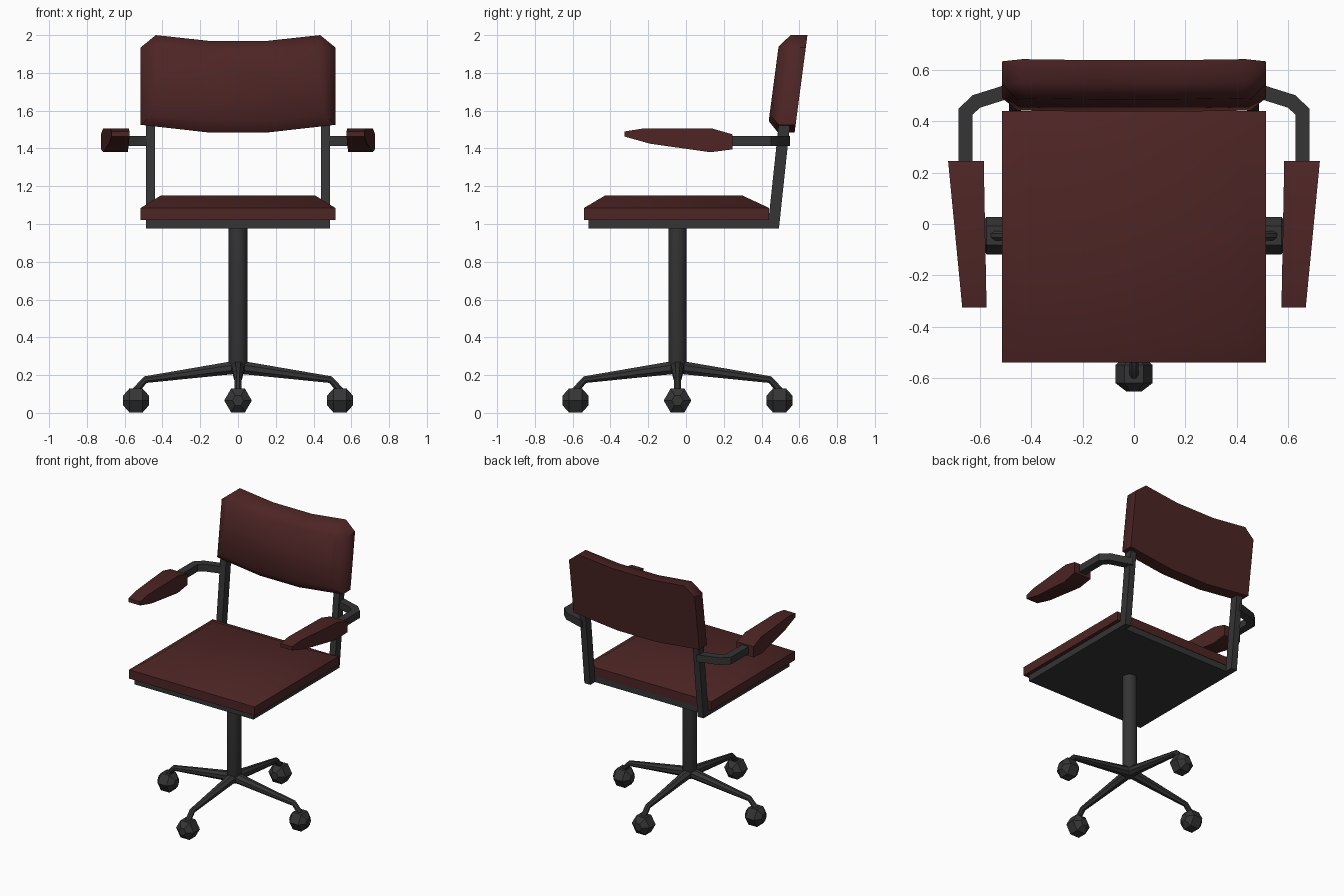
import bpy, bmesh, math
from mathutils import Vector, Matrix

if "Cube" in bpy.data.objects:
    bpy.data.objects.remove(bpy.data.objects["Cube"])


def material(name, rgb):
    m = bpy.data.materials.new(name)
    m.diffuse_color = (*rgb, 1)
    m.use_nodes = True
    m.node_tree.nodes["Principled BSDF"].inputs["Base Color"].default_value = m.diffuse_color
    return m


MAROON = material("maroon upholstery", (0.075, 0.018, 0.018))
GREY = material("dark grey metal", (0.035, 0.035, 0.035))


def loft(name, rings, mat, smooth=35):
    """Closed solid skinned through rings that share a point count."""
    bm = bmesh.new()
    loops = [[bm.verts.new(p) for p in ring] for ring in rings]
    n = len(loops[0])
    for a, b in zip(loops, loops[1:]):
        for i in range(n):
            j = (i + 1) % n
            bm.faces.new((a[i], a[j], b[j], b[i]))
    bm.faces.new(loops[0])
    bm.faces.new(loops[-1])
    bmesh.ops.recalc_face_normals(bm, faces=bm.faces)
    me = bpy.data.meshes.new(name)
    bm.to_mesh(me)
    bm.free()
    me.materials.append(mat)
    ob = bpy.data.objects.new(name, me)
    bpy.context.collection.objects.link(ob)
    bpy.ops.object.select_all(action='DESELECT')
    ob.select_set(True)
    bpy.context.view_layer.objects.active = ob
    bpy.ops.object.shade_smooth_by_angle(angle=math.radians(smooth))
    return ob


def rect(x, y0, y1, z):
    return [(-x, y0, z), (x, y0, z), (x, y1, z), (-x, y1, z)]


def circle(center, r, n, u, v, phase=0.0):
    c, u, v = Vector(center), Vector(u), Vector(v)
    return [c + r * (math.cos(t) * u + math.sin(t) * v)
            for t in (phase + 2 * math.pi * i / n for i in range(n))]


PY = -0.045  # pole position along y
X, Y, Z = (1, 0, 0), (0, 1, 0), (0, 0, 1)

# Seat cushion and the plate below it
loft("seat_cushion", [rect(0.515, -0.54, 0.44, 1.02), rect(0.515, -0.54, 0.44, 1.085),
                      rect(0.41, -0.43, 0.30, 1.15)], MAROON, 50)
loft("seat_plate", [rect(0.488, -0.515, 0.437, 0.975),
                    rect(0.488, -0.515, 0.437, 1.025)], GREY)

# Backrest: outline in x/z, leaning back, front edge bevelled inward
half = [(0.16, 1.485), (0.515, 1.525), (0.515, 1.935), (0.435, 2.0), (0.16, 1.97)]
half_in = [(0.15, 1.545), (0.455, 1.58), (0.455, 1.905), (0.42, 1.94), (0.15, 1.91)]


def back_ring(pts, y_low):
    full = pts + [(-x, z) for x, z in reversed(pts)]
    return [(x, y_low + 0.132 * (z - 1.485), z) for x, z in full]


loft("backrest", [back_ring(half, 0.575), back_ring(half, 0.486),
                  back_ring(half_in, 0.430)], MAROON, 50)

# Armrest profile in y/z, narrowing toward the front
pad = [(-0.325, 1.49), (-0.23, 1.505), (0.14, 1.505), (0.245, 1.475),
       (0.245, 1.395), (0.13, 1.38), (-0.19, 1.425), (-0.325, 1.463)]
bar = [(0.657, 0.20), (0.657, 0.438), (0.615, 0.478), (0.465, 0.525)]

for s, side in ((-1, "left"), (1, "right")):
    # Leaning back post
    loft(f"back_post_{side}",
         [[(s * x, y + dy, z) for x, y in ((0.44, 0.432), (0.488, 0.432),
                                           (0.488, 0.492), (0.44, 0.492))]
          for dy, z in ((0, 0.975), (0.062, 1.56))], GREY)

    # Arm pad
    def pad_ring(x_front, x_back):
        return [(s * (x_front + (x_back - x_front) * (y + 0.325) / 0.57), y, z)
                for y, z in pad]
    loft(f"arm_pad_{side}", [pad_ring(0.575, 0.586), pad_ring(0.67, 0.725)], MAROON)

    # Bent arm bar, mitred at each bend
    pts = [Vector((x, y)) for x, y in bar]
    rings = []
    for i, p in enumerate(pts):
        d0 = (p - pts[i - 1]).normalized() if i else (pts[1] - p).normalized()
        d1 = (pts[i + 1] - p).normalized() if i < len(pts) - 1 else d0
        t = (d0 + d1).normalized()
        w = 0.0275 / t.dot(d0)
        nrm = Vector((t.y, -t.x)) * w
        rings.append([(s * (p.x + k * nrm.x), p.y + k * nrm.y, z)
                      for k, z in ((-1, 1.412), (1, 1.412), (1, 1.465), (-1, 1.465))])
    loft(f"arm_bar_{side}", rings, GREY)

# Central pole with a short tapered foot
loft("pole", [circle((0, PY, z), r, 14, X, Y)
              for z, r in ((0.205, 0.03), (0.27, 0.05), (0.98, 0.05))], GREY)

# Four legs with casters
leg_path = [(0.0, 0.243, 0.038), (0.49, 0.176, 0.020), (0.545, 0.115, 0.020)]
leg_dirs = [(0.99, -0.14), (0.93, -0.37), (0.67, -0.74)]
caster = [(-0.068, 0.03), (-0.035, 0.073), (0.035, 0.073), (0.068, 0.03)]
for i, label in enumerate(("right", "back", "left", "front")):
    turn = Matrix.Translation((0, PY, 0)) @ Matrix.Rotation(i * math.pi / 2, 4, 'Z')
    leg = loft(f"leg_{label}",
               [circle((x, 0, z), r, 8, Y, (-dz, 0, dx), math.pi / 8)
                for (x, z, r), (dx, dz) in zip(leg_path, leg_dirs)], GREY, 40)
    wheel = loft(f"caster_{label}",
                 [circle((0.54 + x, 0, 0.0655), r, 6, Y, Z)
                  for x, r in caster], GREY)
    leg.data.transform(turn)
    wheel.data.transform(turn)
